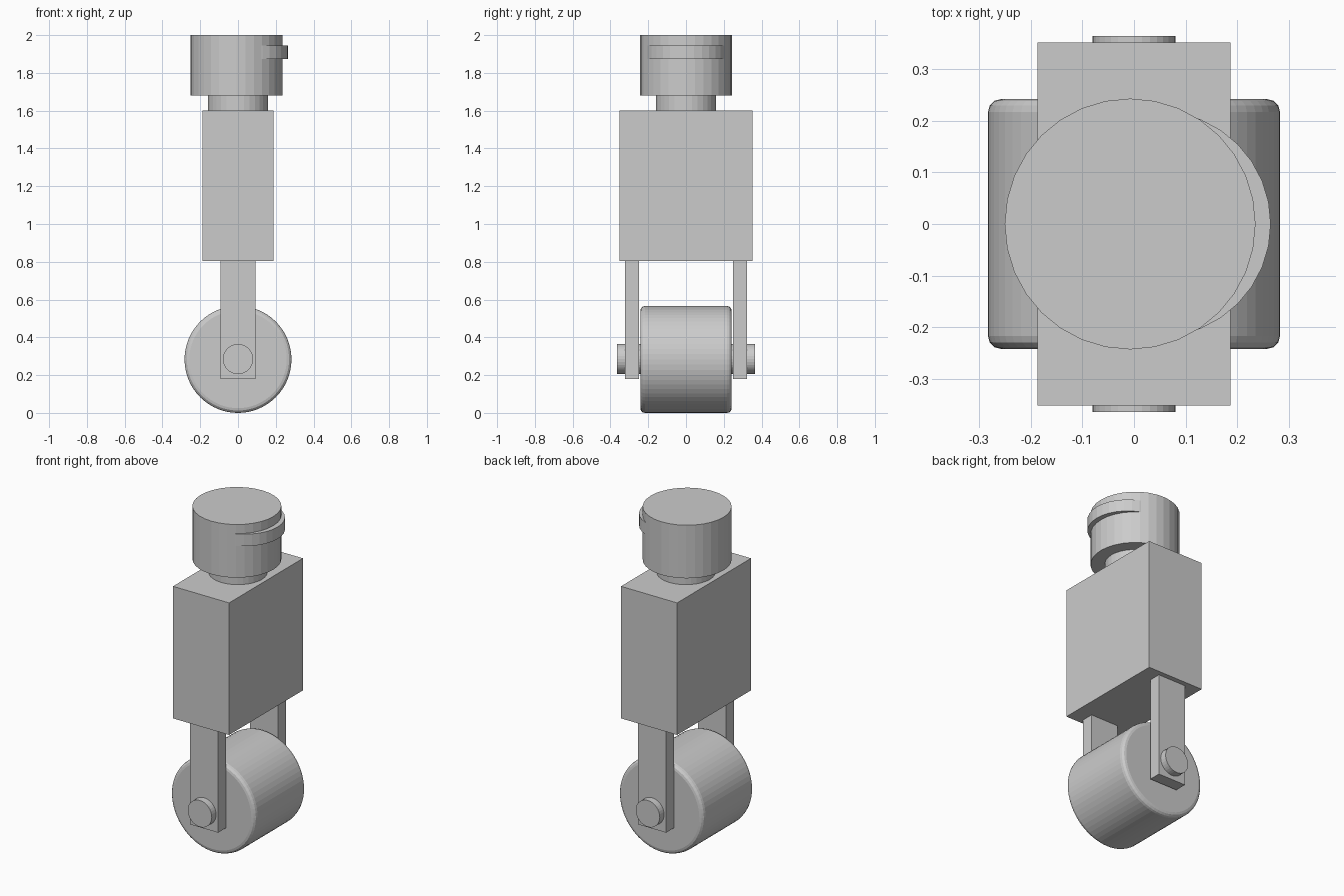
import bpy
from math import pi

if "Cube" in bpy.data.objects:
    bpy.data.objects.remove(bpy.data.objects["Cube"])


def box(name, center, size):
    bpy.ops.mesh.primitive_cube_add(size=1, location=center)
    ob = bpy.context.object
    ob.name = name
    ob.scale = size
    bpy.ops.object.transform_apply(location=False, rotation=False, scale=True)
    return ob


def cylinder(name, center, radius, depth, sides=32, along_y=False):
    bpy.ops.mesh.primitive_cylinder_add(
        vertices=sides, radius=radius, depth=depth, location=center,
        rotation=(pi / 2 if along_y else 0, 0, 0))
    ob = bpy.context.object
    ob.name = name
    return ob


WHEEL_R = 0.283

# wheel with rounded rims, and the axle through it
wheel = cylinder("wheel", (0, 0, WHEEL_R), WHEEL_R, 0.484, 64, True)
bevel = wheel.modifiers.new("rounded_rim", 'BEVEL')
bevel.width = 0.025
bevel.segments = 3
bevel.limit_method = 'ANGLE'
bevel.angle_limit = pi / 4
cylinder("axle", (0, 0, 0.285), 0.08, 0.728, 32, True)

# fork legs either side of the wheel
for side, label in ((-1, "front"), (1, "back")):
    box(label + "_fork_leg", (0, side * 0.286, 0.493), (0.186, 0.073, 0.627))

# torso block
box("torso", (0, 0, 1.203), (0.374, 0.704, 0.796))

# neck, head and the visor disc bulging out of the head's +x side
cylinder("neck", (0, 0, 1.64), 0.16, 0.08)
cylinder("head", (-0.0075, 0, 1.84), 0.243, 0.32)
cylinder("visor", (0.046, 0, 1.909), 0.219, 0.072)
